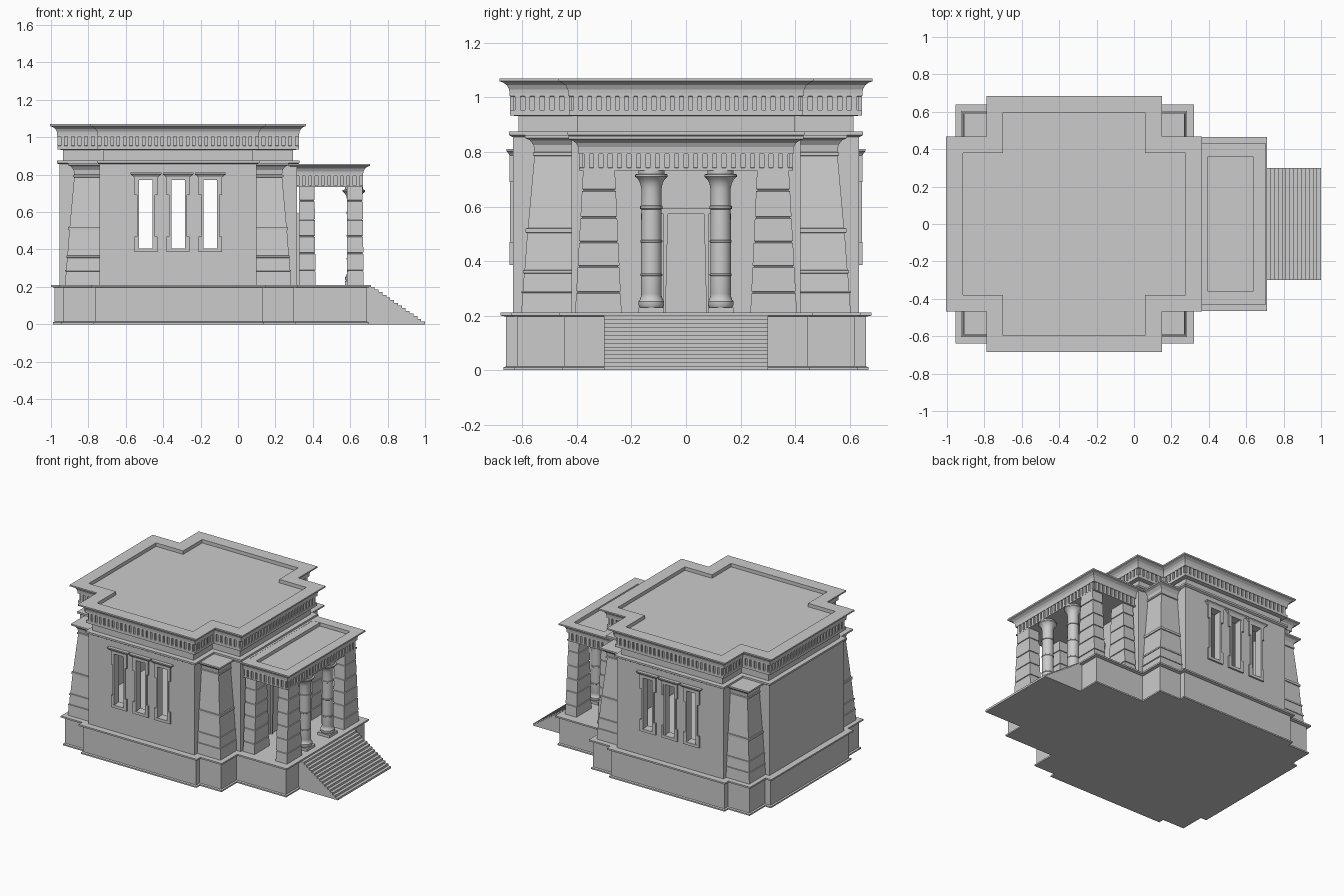
import bpy, bmesh, math
from mathutils import Vector

cube = bpy.data.objects.get("Cube")
if cube:
    bpy.data.objects.remove(cube, do_unlink=True)

stone = bpy.data.materials.new("grey_stone")
stone.use_nodes = True
GREY = (0.6, 0.6, 0.6, 1)
stone.diffuse_color = GREY
stone.node_tree.nodes["Principled BSDF"].inputs["Base Color"].default_value = GREY


def finish(name, bm):
    bmesh.ops.recalc_face_normals(bm, faces=bm.faces[:])
    mesh = bpy.data.meshes.new(name)
    bm.to_mesh(mesh)
    bm.free()
    mesh.materials.append(stone)
    obj = bpy.data.objects.new(name, mesh)
    bpy.context.collection.objects.link(obj)
    return obj


def add_loft(bm, rings):
    """Skin a stack of (outline, z) rings and cap both ends."""
    rows = [[bm.verts.new((x, y, z)) for x, y in pts] for pts, z in rings]
    n = len(rows[0])
    for a, b in zip(rows, rows[1:]):
        for i in range(n):
            j = (i + 1) % n
            bm.faces.new((a[i], a[j], b[j], b[i]))
    bm.faces.new(rows[0][::-1])
    bm.faces.new(rows[-1])


def loft(name, rings):
    bm = bmesh.new()
    add_loft(bm, rings)
    return finish(name, bm)


def rect(x0, x1, y0, y1):
    return [(x0, y0), (x1, y0), (x1, y1), (x0, y1)]


def boxes(name, items):
    bm = bmesh.new()
    for x0, x1, y0, y1, z0, z1 in items:
        add_loft(bm, [(rect(x0, x1, y0, y1), z0), (rect(x0, x1, y0, y1), z1)])
    return finish(name, bm)


def edges(pts):
    """Start, direction, outward normal and length of each outline edge."""
    for i, p in enumerate(pts):
        a, b = Vector(p), Vector(pts[(i + 1) % len(pts)])
        d = (b - a).normalized()
        yield a, d, Vector((d.y, -d.x)), (b - a).length


def grow(pts, dist):
    """Offset a right-angled, counter-clockwise outline."""
    info = list(edges(pts))
    return [tuple(info[i][0] + dist * (info[i][2] + info[i - 1][2])) for i in range(len(pts))]


def mirror_outline(half):
    """Complete an outline from its +y half, listed from +x to -x."""
    return half + [(x, -y) for x, y in reversed(half)]


CX = -0.32
HALF, ARM = 0.635, 0.42
cross = mirror_outline([(CX + HALF, ARM), (CX + ARM, ARM), (CX + ARM, HALF),
                        (CX - ARM, HALF), (CX - ARM, ARM), (CX - HALF, ARM)])

# Stepped platform
platform = mirror_outline([(0.69, 0.445), (0.3, 0.445), (0.3, 0.62), (0.13, 0.62), (0.13, 0.66),
                           (-0.765, 0.66), (-0.765, 0.62), (-0.935, 0.62), (-0.935, 0.445), (-0.98, 0.445)])
loft("platform", [(grow(platform, d), z) for d, z in
                  [(0.01, 0), (0.01, 0.01), (0, 0.014), (0, 0.196), (0.02, 0.2), (0.02, 0.211)]])

# Entrance stairs
STEPS = 14
run, rise = 0.29 / STEPS, 0.2 / STEPS
profile = [(0.68, 0), (1.0, 0)]
for i in range(STEPS):
    profile += [(1.0 - i * run, (i + 1) * rise), (1.0 - (i + 1) * run, (i + 1) * rise)]
profile.append((0.68, 0.2))
bm = bmesh.new()
face = bm.faces.new([bm.verts.new((x, -0.3, z)) for x, z in profile])
side = bmesh.ops.extrude_face_region(bm, geom=[face])["geom"]
bmesh.ops.translate(bm, vec=(0, 0.6, 0), verts=[v for v in side if isinstance(v, bmesh.types.BMVert)])
finish("stairs", bm)

# Hollow hall with window openings cut through both long walls
hall = loft("hall_walls", [(cross, 0.205), (cross, 0.864)])
WINDOWS = [CX + k * 0.172 for k in (-1, 0, 1)]
room = grow(cross, -0.05)
cutters = [loft("room_cutter", [(room, 0.22), (room, 0.85)]),
           boxes("window_cutter", [(x - 0.04, x + 0.04, -1, 1, 0.405, 0.77) for x in WINDOWS])]
bpy.context.view_layer.objects.active = hall
for cutter in cutters:
    cutter.hide_render = True
    mod = hall.modifiers.new("cut", 'BOOLEAN')
    mod.operation, mod.object, mod.solver = 'DIFFERENCE', cutter, 'EXACT'
    bpy.ops.object.modifier_apply(modifier=mod.name)
for cutter in cutters:
    bpy.data.objects.remove(cutter, do_unlink=True)

# Window surrounds: jambs with ears, sill, lintel and flared hood
for s, label in ((-1, "front"), (1, "back")):
    for n, x in enumerate(WINDOWS):
        def bar(x0, x1, z0, z1, out):
            y0, y1 = sorted((s * 0.62, s * (HALF + out)))
            return (x + x0, x + x1, y0, y1, z0, z1)
        parts = [bar(-0.062, 0.062, 0.385, 0.405, 0.012), bar(-0.062, 0.062, 0.77, 0.79, 0.012)]
        for m in (-1, 1):
            for inner, outer, z0, z1, out in ((0.036, 0.048, 0.405, 0.77, 0.01),
                                              (0.048, 0.062, 0.405, 0.47, 0.012),
                                              (0.048, 0.062, 0.69, 0.77, 0.012)):
                parts.append(bar(*sorted((m * inner, m * outer)), z0, z1, out))
        boxes(f"{label}_window_frame_{n + 1}", parts)
        hood = [(rect(x - w, x + w, *sorted((s * 0.62, s * (HALF + out)))), z)
                for w, out, z in ((0.066, 0.012, 0.787), (0.072, 0.016, 0.795),
                                  (0.082, 0.024, 0.803), (0.082, 0.024, 0.811))]
        loft(f"{label}_window_hood_{n + 1}", hood)


def dentils(name, outline, z0, z1):
    """Row of small upright blocks around an outline."""
    bm = bmesh.new()
    for a, d, nrm, length in edges(outline):
        count = max(1, round(length / 0.034))
        for i in range(count):
            c = a + d * (length * (i + 0.5) / count)
            corners = [c - d * 0.01 - nrm * 0.004, c + d * 0.01 - nrm * 0.004,
                       c + d * 0.01 + nrm * 0.01, c - d * 0.01 + nrm * 0.01]
            add_loft(bm, [([tuple(p) for p in corners], z) for z in (z0, z1)])
    finish(name, bm)


def cornice(name, outline, drop, lower, inner):
    """Dentil band, curved flare and sunken roof."""
    steps = lower + [(0.01, 0.945), (0.01, 0.954), (0, 0.955), (0, 1.004), (0.012, 1.005),
                     (0.012, 1.015), (0.014, 1.03), (0.022, 1.045), (0.036, 1.055), (0.045, 1.058),
                     (0.049, 1.06), (0.049, 1.07), (inner, 1.07), (inner, 1.045)]
    loft(name, [(grow(outline, d), z - drop) for d, z in steps])
    dentils(name + "_dentils", outline, 0.954 - drop, 1.005 - drop)


cornice("main_cornice", cross, 0,
        [(0.004, 0.856), (0.014, 0.862), (0.014, 0.875), (-0.02, 0.876), (-0.02, 0.932), (0.01, 0.934)], -0.04)
cornice("porch_cornice", rect(0.318, 0.657, -0.382, 0.382), 0.212, [], -0.022)
boxes("porch_roof_back", [(0.3, 0.395, -0.38, 0.38, 0.75, 0.857)])

# Battered corner pylons with thin bands and a flared cap
PYLON = [(0.604, 0.205), (0.6, 0.283), (0.604, 0.284), (0.604, 0.29), (0.598, 0.291), (0.594, 0.355),
         (0.598, 0.356), (0.598, 0.366), (0.592, 0.367), (0.582, 0.503), (0.588, 0.504), (0.588, 0.52),
         (0.58, 0.521), (0.556, 0.785), (0.562, 0.788), (0.562, 0.798), (0.556, 0.8), (0.559, 0.825),
         (0.572, 0.843), (0.59, 0.851), (0.59, 0.862)]
for sx, lx in ((-1, "rear"), (1, "entrance")):
    for sy, ly in ((-1, "front"), (1, "back")):
        loft(f"{lx}_{ly}_pylon",
             [(rect(*sorted((CX + sx * 0.4, CX + sx * r)), *sorted((sy * 0.4, sy * r))), z) for r, z in PYLON])

# Porch piers of stacked blocks, separated by grooves
JOINTS = (0.285, 0.38, 0.47, 0.56, 0.66)
levels = [(0, 0.205)]
for z in JOINTS:
    levels += [(0, z - 0.004), (0.005, z - 0.002), (0.005, z + 0.002), (0, z + 0.004)]
levels.append((0, 0.74))
for x0, x1, lx in ((0.325, 0.415, "rear"), (0.583, 0.672, "outer")):
    for s, ly in ((-1, "front"), (1, "back")):
        rings = []
        for g, z in levels:
            t = (z - 0.205) / 0.535
            ya, yb = 0.236 + 0.025 * t + g, 0.407 - 0.03 * t - g
            rings.append((rect(x0 + g, x1 - 0.006 * t - g, *sorted((s * ya, s * yb))), z))
        loft(f"{lx}_{ly}_porch_pier", rings)

# Round porch columns with bell capitals
COLUMN = [(0.042, 0.23), (0.047, 0.238), (0.047, 0.252), (0.042, 0.258), (0.037, 0.275), (0.038, 0.28),
          (0.038, 0.345), (0.04, 0.347), (0.04, 0.353), (0.038, 0.355), (0.038, 0.468), (0.04, 0.47),
          (0.04, 0.476), (0.038, 0.478), (0.037, 0.59), (0.041, 0.592), (0.041, 0.602), (0.037, 0.604),
          (0.037, 0.665), (0.041, 0.685), (0.049, 0.7), (0.06, 0.71), (0.06, 0.718), (0.048, 0.72), (0.048, 0.74)]
for s, label in ((-1, "front"), (1, "back")):
    cx, cy = 0.62, s * 0.127
    circle = [(math.cos(math.tau * i / 24), math.sin(math.tau * i / 24)) for i in range(24)]
    col = loft(f"{label}_column", [([(cx + r * c, cy + r * q) for c, q in circle], z) for r, z in COLUMN])
    bpy.ops.object.select_all(action='DESELECT')
    col.select_set(True)
    bpy.context.view_layer.objects.active = col
    bpy.ops.object.shade_smooth_by_angle(angle=math.radians(35))
    boxes(f"{label}_column_plinth", [(cx - 0.047, cx + 0.047, cy - 0.047, cy + 0.047, 0.205, 0.23)])

# Doorway: tapered panel, jambs and lintel
WALL = CX + HALF
loft("door_panel", [(rect(WALL - 0.01, WALL + 0.004, -w, w), z) for w, z in ((0.075, 0.205), (0.066, 0.572))])
bm = bmesh.new()
for s in (-1, 1):
    add_loft(bm, [(rect(WALL - 0.01, WALL + 0.014, *sorted((s * w, s * 0.083))), z)
                  for w, z in ((0.075, 0.205), (0.066, 0.575))])
add_loft(bm, [(rect(WALL - 0.01, WALL + 0.018, -0.09, 0.09), z) for z in (0.572, 0.592)])
finish("door_frame", bm)
